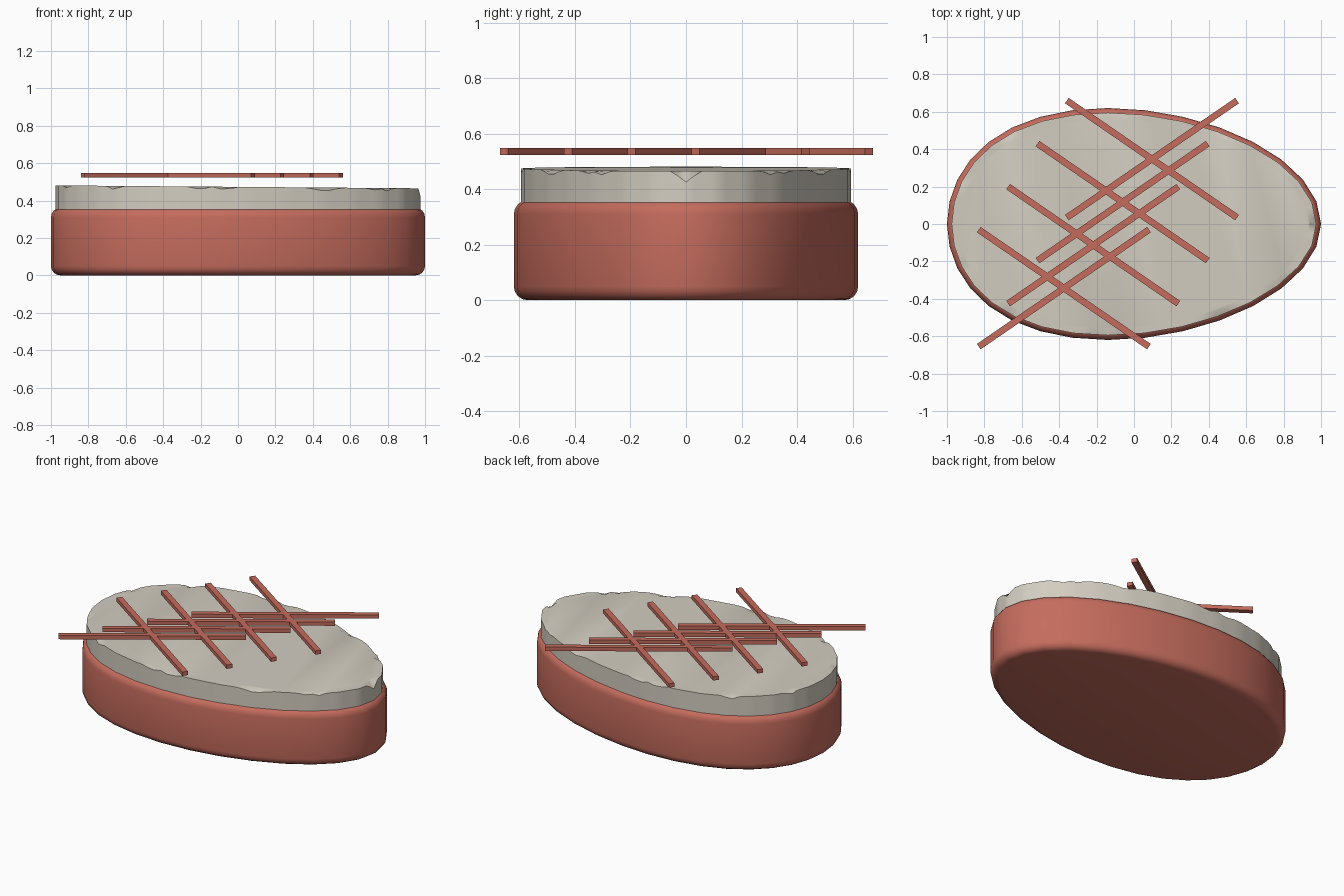
import bpy, bmesh
from math import sin, cos, radians, pi

cube = bpy.data.objects.get("Cube")
if cube:
    bpy.data.objects.remove(cube)


def material(name, rgb):
    mat = bpy.data.materials.new(name)
    mat.use_nodes = True
    mat.diffuse_color = (*rgb, 1)
    node = mat.node_tree.nodes["Principled BSDF"]
    node.inputs["Base Color"].default_value = (*rgb, 1)
    node.inputs["Roughness"].default_value = 0.8
    return mat


RED = material("brick red", (0.56, 0.15, 0.11))
CREAM = material("warm cream", (0.65, 0.61, 0.53))


def oval(t, inset=0.0):
    """Egg-shaped outline, with its widest point shifted towards -x."""
    return ((1 - inset) * cos(t) - 0.14 * sin(t) ** 2, (0.62 - inset) * sin(t))


def loft(name, rings, mat, angle):
    """Skin a stack of equal rings and cap both ends."""
    bm = bmesh.new()
    rows = [[bm.verts.new(p) for p in ring] for ring in rings]
    n = len(rows[0])
    for low, high in zip(rows, rows[1:]):
        for i in range(n):
            j = (i + 1) % n
            bm.faces.new((low[i], low[j], high[j], high[i]))
    bm.faces.new(rows[0][::-1])
    bm.faces.new(rows[-1])
    mesh = bpy.data.meshes.new(name)
    bm.to_mesh(mesh)
    bm.free()
    mesh.materials.append(mat)
    obj = bpy.data.objects.new(name, mesh)
    bpy.context.collection.objects.link(obj)
    bpy.ops.object.select_all(action="DESELECT")
    obj.select_set(True)
    bpy.context.view_layer.objects.active = obj
    bpy.ops.object.shade_smooth_by_angle(angle=radians(angle))
    return obj


# Base: oval body with rounded top and bottom edges
SIDES, HEIGHT, ROUND = 32, 0.36, 0.05
profile = []
for k in range(5):
    a = k * pi / 8
    profile.append((ROUND * (1 - sin(a)), ROUND * (1 - cos(a))))
profile += [(inset, HEIGHT - z) for inset, z in reversed(profile)]
angles = [2 * pi * i / SIDES for i in range(SIDES)]
loft("oval_base", [[(*oval(t, inset), z) for t in angles]
                   for inset, z in profile], RED, 40)

# Filling: slightly sloping slab with a chipped upper rim
CHIPS = ((0, 5, 0.04), (31, 4, 0.015), (37, 3, 0.012), (55, 6, 0.02),
         (86, 3, 0.02), (94, 4, 0.015), (126, 4, 0.02), (157, 4, 0.015))


def chip_depth(t):
    deg = abs((t * 180 / pi + 180) % 360 - 180)
    return max(d * max(0, 1 - abs(deg - c) / w) for c, w, d in CHIPS)


def top_z(x):
    return 0.473 - 0.008 * x


fine = []
for t in angles:
    for k in range(4):
        fine.append((t, k / 4))


def rim(inset, height):
    """Points along the straight sides of the coarse oval."""
    ring = []
    for t, f in fine:
        (x0, y0), (x1, y1) = oval(t, inset), oval(t + 2 * pi / SIDES, inset)
        x, y = x0 + (x1 - x0) * f, y0 + (y1 - y0) * f
        ring.append((x, y, height(x, t + f * 2 * pi / SIDES)))
    return ring


loft("cream_filling", [
    rim(0.025, lambda x, t: 0.35),
    rim(0.025, lambda x, t: top_z(x) - chip_depth(t)),
    rim(0.06, lambda x, t: top_z(x)),
], CREAM, 30)

# Lattice: two crossing sets of four sticks above the filling
for i in range(4):
    centre = (-0.375 + 0.157 * i, -0.343 + 0.23 * i, 0.536)
    for side, turn in (("rising", 34.5), ("falling", -34.5)):
        bpy.ops.mesh.primitive_cube_add(size=1, location=centre,
                                        rotation=(0, 0, radians(turn)))
        stick = bpy.context.object
        stick.name = f"lattice_stick_{side}_{i + 1}"
        stick.scale = (1.104, 0.035, 0.025)
        stick.data.materials.append(RED)
